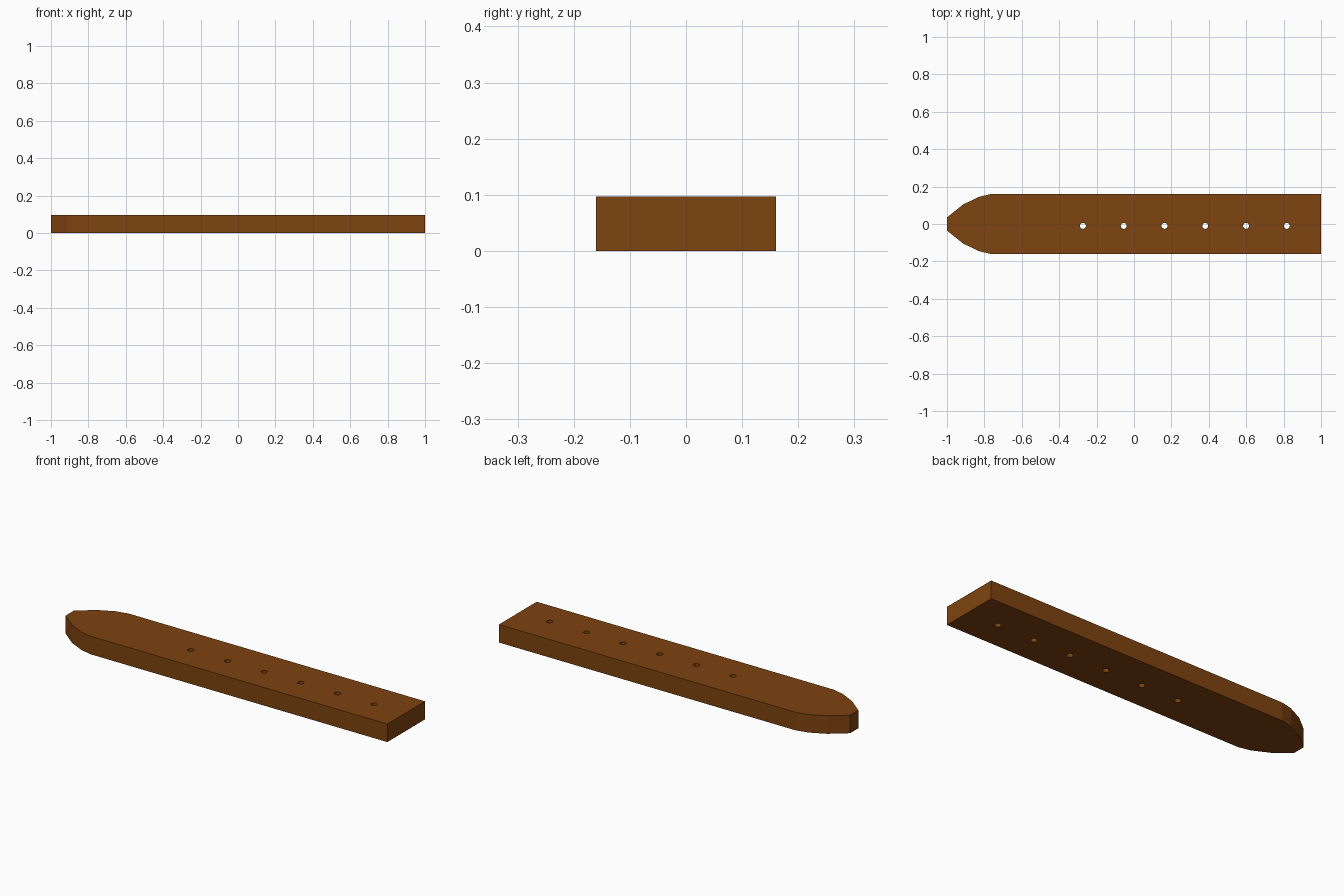
import bpy, bmesh
from mathutils import Matrix

if "Cube" in bpy.data.objects:
    bpy.data.objects.remove(bpy.data.objects["Cube"])

HEIGHT = 0.097
HOLE_Y, HOLE_R = -0.01, 0.016
HOLES_X = [-0.273 + 0.218 * i for i in range(6)]


def make_object(name, bm):
    bmesh.ops.recalc_face_normals(bm, faces=bm.faces)
    mesh = bpy.data.meshes.new(name)
    bm.to_mesh(mesh)
    bm.free()
    obj = bpy.data.objects.new(name, mesh)
    bpy.context.collection.objects.link(obj)
    return obj


# Plank: half outline mirrored across y, then extruded upward
half = [(1, 0.16), (-0.765, 0.16), (-0.83, 0.145), (-0.914, 0.104), (-1, 0.035)]
outline = half + [(x, -y) for x, y in reversed(half)]
bm = bmesh.new()
base = bm.faces.new([bm.verts.new((x, y, 0)) for x, y in outline])
top = bmesh.ops.extrude_face_region(bm, geom=[base], use_keep_orig=True)
bmesh.ops.translate(bm, vec=(0, 0, HEIGHT),
                    verts=[v for v in top["geom"] if isinstance(v, bmesh.types.BMVert)])
plank = make_object("plank", bm)

# Row of through holes
bm = bmesh.new()
for x in HOLES_X:
    bmesh.ops.create_cone(bm, cap_ends=True, segments=16, radius1=HOLE_R,
                          radius2=HOLE_R, depth=0.3,
                          matrix=Matrix.Translation((x, HOLE_Y, HEIGHT / 2)))
cutter = make_object("hole_cutter", bm)
cutter.hide_render = True

cut = plank.modifiers.new("holes", "BOOLEAN")
cut.operation = "DIFFERENCE"
cut.solver = "EXACT"
cut.object = cutter
bpy.context.view_layer.objects.active = plank
bpy.ops.object.modifier_apply(modifier=cut.name)
bpy.data.objects.remove(cutter)

# Brown wood
wood = bpy.data.materials.new("brown_wood")
wood.diffuse_color = (0.21, 0.056, 0.005, 1)
wood.use_nodes = True
wood.node_tree.nodes["Principled BSDF"].inputs["Base Color"].default_value = wood.diffuse_color
plank.data.materials.clear()
plank.data.materials.append(wood)
